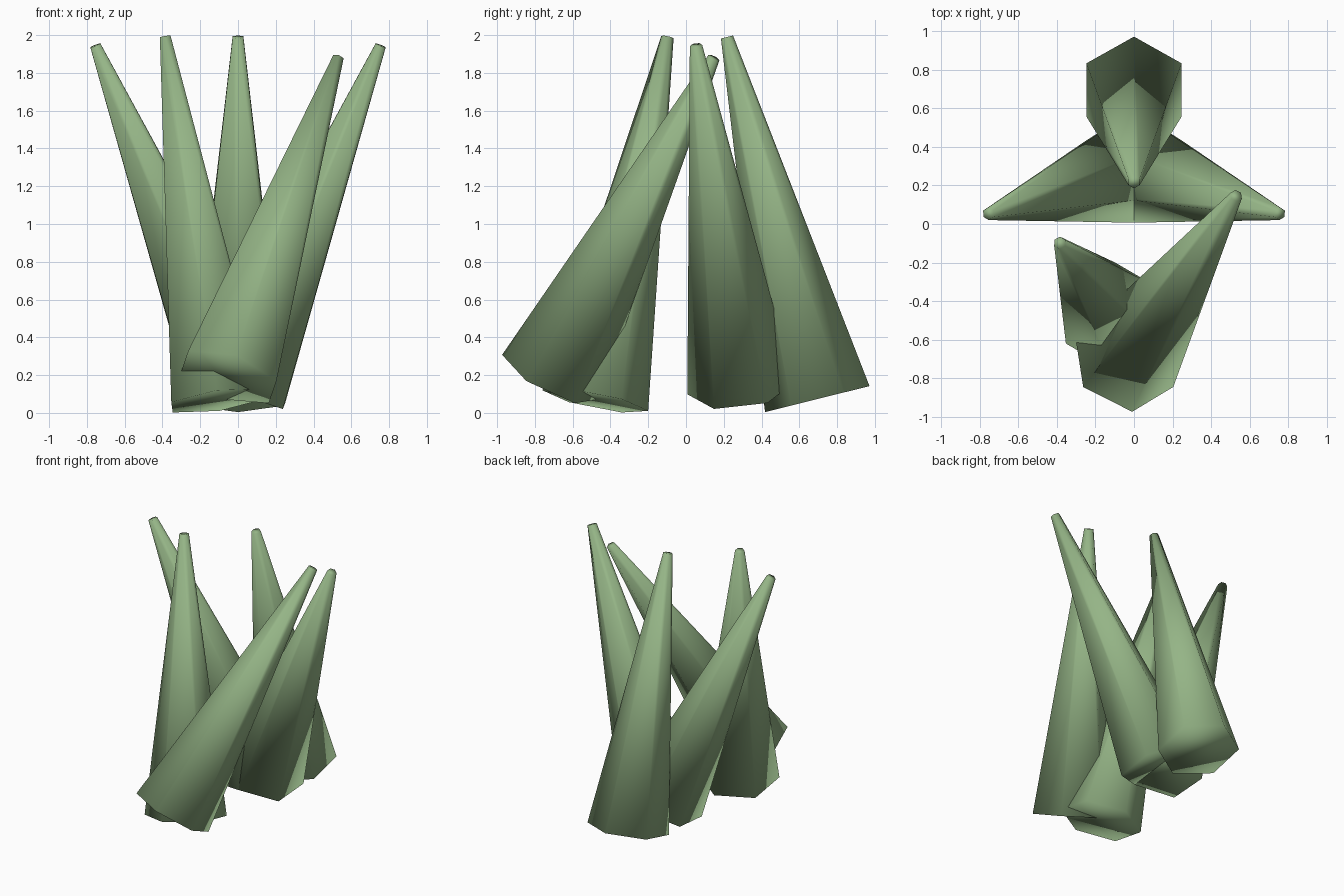
import bpy
import math
from mathutils import Vector

if "Cube" in bpy.data.objects:
    bpy.data.objects.remove(bpy.data.objects["Cube"], do_unlink=True)

# Single sage green material
COLOUR = (0.30, 0.46, 0.24, 1.0)
green = bpy.data.materials.new("sage_green")
green.use_nodes = True
green.diffuse_color = COLOUR
green.node_tree.nodes["Principled BSDF"].inputs["Base Color"].default_value = COLOUR

BASE_RADIUS = 0.285
TIP_RADIUS = 0.033


def spike(name, base, tip):
    """Six-sided tapered spike from the base centre to the tip centre."""
    base, tip = Vector(base), Vector(tip)
    axis = tip - base
    d = axis.normalized()
    bpy.ops.mesh.primitive_cone_add(
        vertices=6, radius1=BASE_RADIUS, radius2=TIP_RADIUS,
        depth=axis.length, location=(base + tip) / 2,
        rotation=(math.asin(-d.y), math.atan2(d.x, d.z), 0))
    obj = bpy.context.object
    obj.name = name
    obj.data.materials.append(green)
    # Soft shading runs across the sides and both end caps
    bpy.ops.object.shade_smooth()
    return obj


# Back spike, leaning forward
spike("back_spike", (0, 0.695, 0.073), (0, 0.217, 1.99))

# Mirrored pair, leaning outward
for side, sign in (("left", 1), ("right", -1)):
    spike(side + "_spike", (sign * 0.015, 0.29, 0.13), (sign * 0.755, 0.053, 1.945))

# Two front spikes, each with its own lean
spike("front_right_spike", (-0.105, -0.48, 0.065), (-0.385, -0.098, 1.99))
spike("front_left_spike", (-0.05, -0.717, 0.19), (0.53, 0.147, 1.88))
